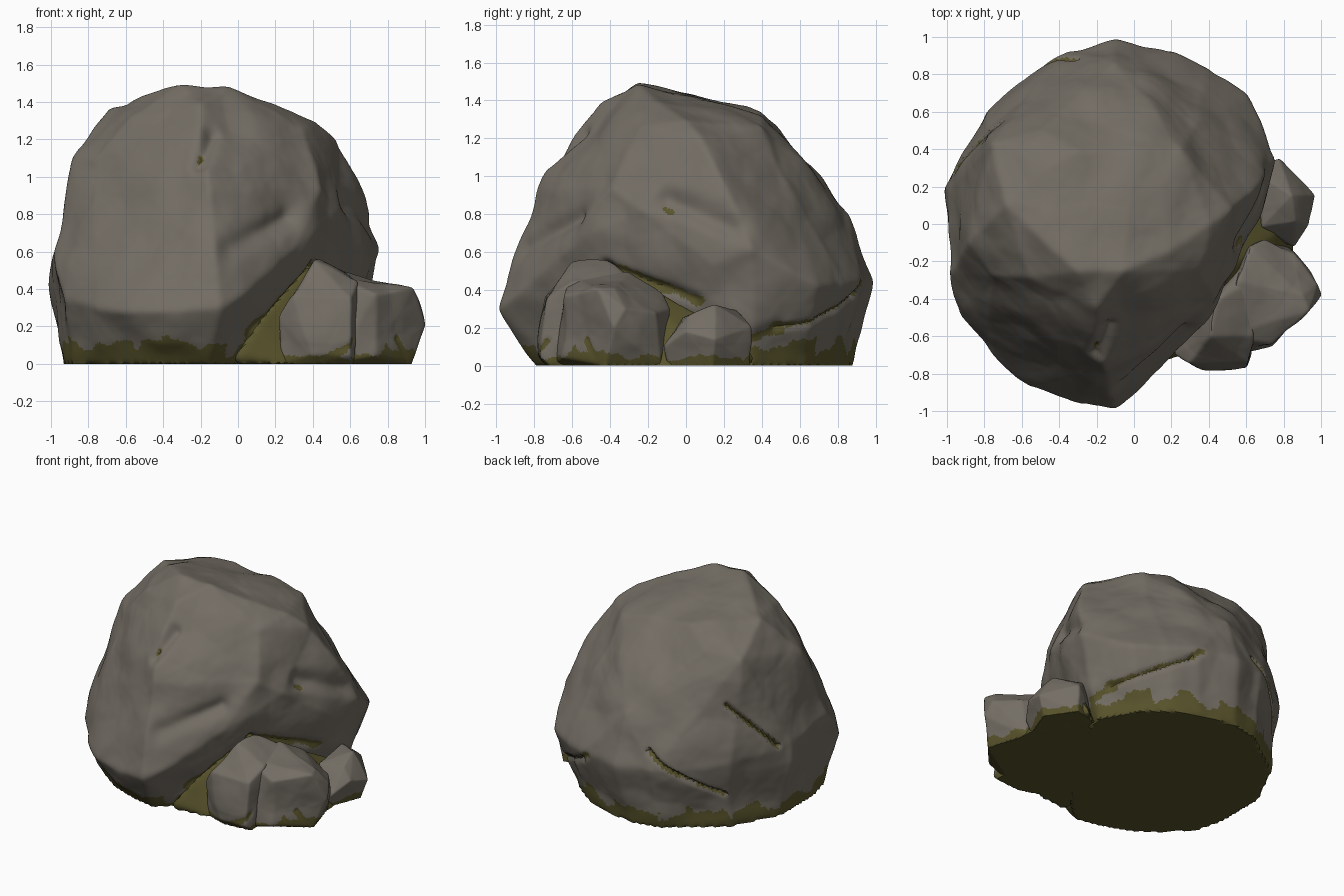
import bpy, bmesh, math
from mathutils import Vector, noise
from mathutils.bvhtree import BVHTree

cube = bpy.data.objects.get("Cube")
if cube:
    bpy.data.objects.remove(cube, do_unlink=True)


def make_material(name, colour):
    mat = bpy.data.materials.new(name)
    mat.use_nodes = True
    mat.diffuse_color = (*colour, 1)
    mat.node_tree.nodes["Principled BSDF"].inputs["Base Color"].default_value = (*colour, 1)
    return mat


STONE = make_material("grey stone", (0.173, 0.154, 0.127))
MOSS = make_material("olive moss", (0.1, 0.088, 0.025))


def hull_tree(points):
    """Convex block through the corner points, as a tree to cast rays against."""
    bm = bmesh.new()
    for point in points:
        bm.verts.new(point)
    bmesh.ops.convex_hull(bm, input=bm.verts[:])
    bmesh.ops.triangulate(bm, faces=bm.faces[:])
    bm.normal_update()
    tree = BVHTree.FromBMesh(bm)
    bm.free()
    return tree


def weathering(p, strength):
    """Broad swells, chipped facets and fine grain."""
    swell = noise.fractal(p * 2.4, 1.1, 2.0, 2)
    chips = 0.52 - noise.voronoi(p * 2.8)[0][0]
    grain = noise.fractal(p * 9, 0.9, 2.0, 2)
    return strength * (swell + 0.7 * chips + 0.08 * grain)


def arc_distance(d, a, b):
    """Distance of direction d from the line between directions a and b."""
    ab = b - a
    t = max(0.0, min(1.0, (d - a).dot(ab) / ab.length_squared))
    return (d - (a + ab * t).normalized()).length


def make_rock(name, points, detail, strength, moss_height, grooves=(), all_moss=False):
    points = [Vector(p) for p in points]
    centre = sum(points, Vector()) / len(points)
    tree = hull_tree(points)
    lines = [((Vector(a) - centre).normalized(), (Vector(b) - centre).normalized(), w, depth, moss)
             for a, b, w, depth, moss in grooves]

    bm = bmesh.new()
    bmesh.ops.create_icosphere(bm, subdivisions=detail, radius=1)
    # shrink the ball onto the block
    for v in bm.verts:
        d = v.co.normalized()
        hit = tree.ray_cast(centre + d * 5, -d)[0]
        v.co = hit if hit else centre
    # round the corners, keeping the base flat
    for _ in range(2):
        bmesh.ops.smooth_vert(bm, verts=[v for v in bm.verts if v.co.z > 0.004], factor=0.5,
                              use_axis_x=True, use_axis_y=True, use_axis_z=True)
    # weather the surface and cut the crevices
    for v in bm.verts:
        d = (v.co - centre).normalized()
        fade = min(1.0, v.co.z / 0.12)
        push = weathering(v.co, strength) * fade
        for a, b, w, depth, _ in lines:
            gap = arc_distance(d, a, b) / w
            if gap < 2:
                push -= depth * fade * math.exp(-2 * gap * gap)
        if v.co.z < 0.004:
            v.co.z = 0
        else:
            v.co += d * push
            v.co.z = max(0, v.co.z)
    bm.normal_update()

    # moss on the underside, along the foot and in the mossy crevices
    for f in bm.faces:
        p = f.calc_center_median()
        d = (p - centre).normalized()
        ragged = noise.fractal(p * 7, 0.6, 2.0, 3)
        f.material_index = int(all_moss or p.z < max(0.025, moss_height * (1 + 0.7 * ragged)))
        for a, b, w, _, moss in lines:
            sheltered = moss == "all" or (moss == "under" and f.normal.z < 0)
            if sheltered and arc_distance(d, a, b) < w * (0.65 + 0.5 * ragged):
                f.material_index = 1

    bmesh.ops.recalc_face_normals(bm, faces=bm.faces[:])
    mesh = bpy.data.meshes.new(name)
    bm.to_mesh(mesh)
    bm.free()
    mesh.materials.append(STONE)
    mesh.materials.append(MOSS)
    obj = bpy.data.objects.new(name, mesh)
    bpy.context.collection.objects.link(obj)
    bpy.ops.object.select_all(action="DESELECT")
    obj.select_set(True)
    bpy.context.view_layer.objects.active = obj
    bpy.ops.object.shade_smooth_by_angle(angle=math.radians(32))


# main boulder: widest belt, its narrower foot, and the crown
belt = [(-1, .18, .55), (-1, -.27, .6), (-.94, -.5, .34), (-.75, -.71, .3), (-.55, -.86, .28),
        (-.3, -.95, .29), (-.1, -.99, .3), (.05, -.87, .38), (.56, -.25, .83), (.72, .15, .53),
        (.78, .35, .62), (.59, .68, .43), (.4, .83, .43), (.2, .92, .45), (-.1, .98, .45),
        (-.35, .93, .45), (-.79, .6, .5)]
foot = [(-.49 + (x + .49) * .865, .33 + (y - .33) * .85, 0) for x, y, z in belt]
crown = [(-.89, .1, .9), (-.87, -.1, 1.1), (-.77, -.28, 1.1), (-.15, -.8, .93), (.1, -.65, .9),
         (-.7, .1, 1.39), (-.5, .1, 1.42), (-.56, -.29, 1.33), (-.45, .3, 1.37), (-.2, -.6, 1.2),
         (-.2, -.45, 1.38), (-.05, -.25, 1.49), (-.3, -.25, 1.48), (.19, -.15, 1.4),
         (.35, -.25, 1.26), (.45, -.4, .94), (.3, -.6, .62), (.41, 0, 1.29), (.52, .08, 1.19),
         (.58, .2, 1.01), (0, .4, 1.32), (.25, .4, 1.26), (-.3, .4, 1.35), (-.76, .43, 1.21),
         (-.79, .47, .95), (-.5, .5, 1.22), (-.1, .7, 1), (.35, .55, .98), (-.1, .88, .8)]

# crevices: start, end, width, depth, where moss grows
crevices = [((-.63, .46, .86), (-.93, .27, .56), .026, .03, "all"),
            ((-.32, .95, .57), (-.73, .59, .26), .022, .03, "all"),
            ((.72, .36, .1), (.66, .5, .17), .06, .01, "all"),
            ((.66, .5, .17), (.26, .92, .36), .025, .02, "under"),
            ((.26, .92, .36), (.19, .95, .42), .035, .015, "under"),
            ((.1, -.75, .12), (.4, -.42, .52), .06, .03, "all"),
            ((.4, -.42, .52), (.68, .05, .32), .06, .03, "all"),
            ((-.2, -.7, 1.14), (-.21, -.72, 1.12), .02, .01, "all"),
            ((.6, -.12, .84), (.62, -.08, .82), .025, .01, "all"),
            ((-.14, -.6, 1.28), (-.2, -.72, 1.08), .07, .04, "none"),
            ((-.05, -.78, .62), (.25, -.55, .78), .1, .035, "none"),
            ((.62, -.1, .9), (.7, .25, .72), .1, .035, "none")]
make_rock("main_boulder", belt + foot + crown, 7, .035, .105, crevices)

# front pair of stones, grown into each other
make_rock("front_stone", [
    (.22, -.68, 0), (.2, -.7, .24), (.4, -.78, .05), (.6, -.77, .05), (.6, -.73, .35),
    (.3, -.74, .36), (.41, -.6, .54), (.43, -.42, .55), (.62, -.3, .47), (.64, -.6, .44),
    (.6, -.2, .4), (.55, -.15, 0), (.35, -.4, 0), (.62, -.72, 0), (.4, -.74, 0)], 6, .03, .05,
    [((.45, -.78, .02), (.62, -.74, .12), .12, .01, "all")])

make_rock("side_stone", [
    (.5, -.7, 0), (.74, -.66, .04), (.74, -.64, .37), (.93, -.46, .4), (1, -.38, .2),
    (.93, -.43, 0), (.98, -.32, .3), (.86, -.16, .28), (.84, -.13, 0), (.7, -.08, .3),
    (.55, -.08, 0), (.55, -.3, .5), (.5, -.6, .47), (.7, -.45, .44), (.9, -.38, .41),
    (.62, -.12, .39)], 6, .03, .06, [((.9, -.48, .03), (.86, -.54, .12), .1, .01, "all")])

# small stone further back
make_rock("small_stone", [
    (.6, -.05, 0), (.83, -.1, 0), (.86, -.12, .1), (.93, 0, .18), (.96, .15, .14), (.92, .14, 0),
    (.86, .02, .26), (.84, .15, .31), (.68, -.02, .26), (.68, .26, .29), (.78, .33, .2),
    (.78, .34, 0), (.6, .3, 0)], 6, .025, .055)

# moss heaped between the boulder and the stones
make_rock("moss_bed", [
    (-.05, -.76, 0), (-.03, -.78, .06), (.15, -.71, .12), (.1, -.7, .24), (.36, -.43, .52),
    (.5, -.25, .46), (.58, -.05, .28), (.76, -.05, .2), (.72, .35, .12), (.85, -.1, 0),
    (.7, .42, 0), (.25, -.71, 0), (.2, -.3, 0), (.85, -.4, 0)], 6, .02, .1, all_moss=True)
